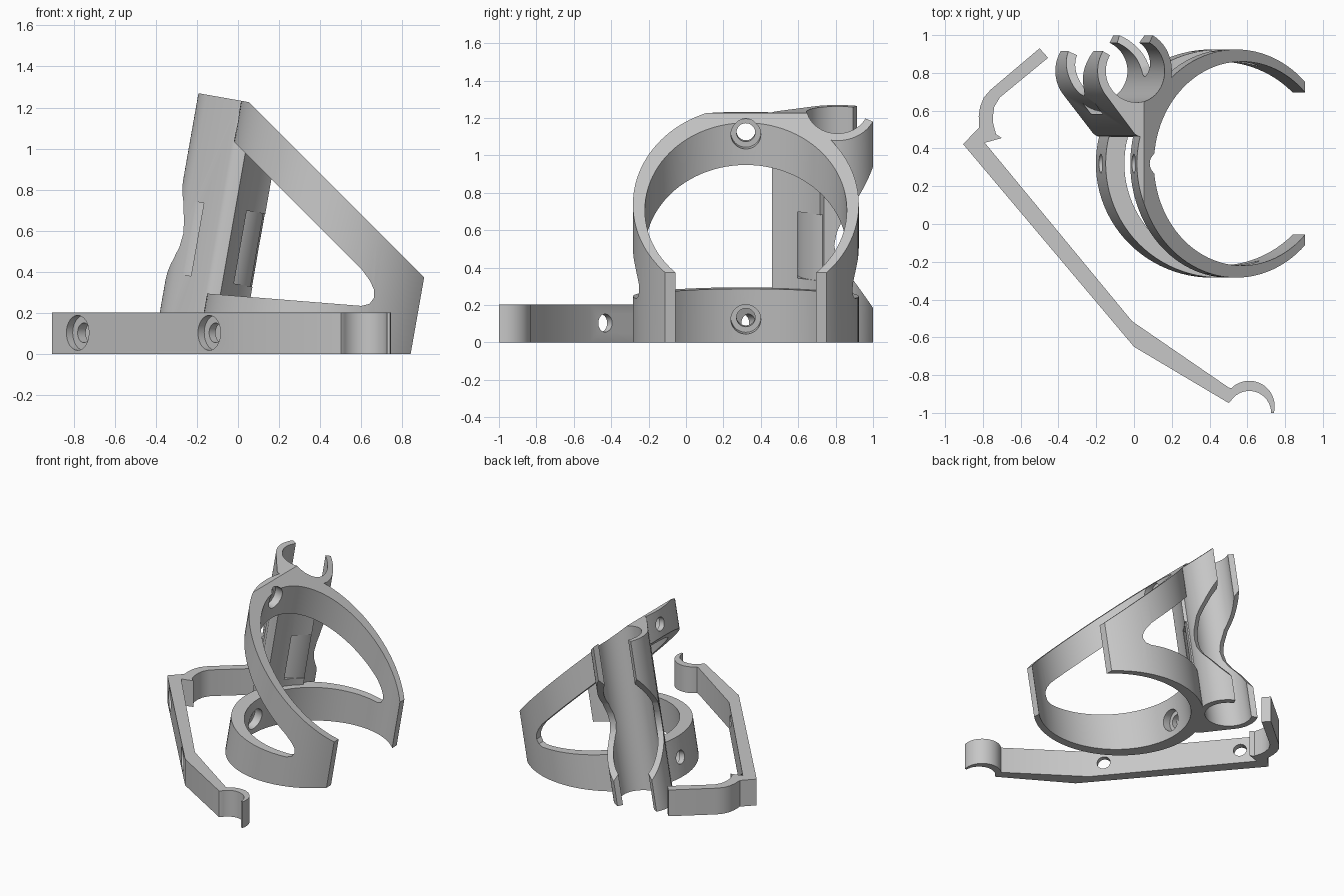
import bpy, bmesh
from math import radians, cos, sin, atan2
from mathutils import Matrix

old = bpy.data.objects.get("Cube")
if old:
    bpy.data.objects.remove(old, do_unlink=True)

grey = bpy.data.materials.new("plain grey")
grey.use_nodes = True
grey.diffuse_color = (0.57, 0.57, 0.57, 1)
grey.node_tree.nodes["Principled BSDF"].inputs["Base Color"].default_value = (0.57, 0.57, 0.57, 1)

LEAN = Matrix.Rotation(radians(10), 4, 'Y')   # the holder leans to +x
FLAT = Matrix.Identity(4)
RING = (0.405, 0.32)                          # outside centre of the cup ring
CUP = (0.44, 0.32)                            # inside centre of the cup ring
TUBE = (-0.2, 0.81)                           # tube clip centre


def prism(name, pts, lo, hi, plane="xy", frame=FLAT):
    """Extrude a 2D outline between lo and hi across the given plane."""
    place = {"xy": lambda a, b, h: (a, b, h),
             "xz": lambda a, b, h: (a, h, b),
             "yz": lambda a, b, h: (h, a, b)}[plane]
    bm = bmesh.new()
    ends = [[bm.verts.new(place(a, b, h)) for a, b in pts] for h in (lo, hi)]
    bm.faces.new(ends[0])
    bm.faces.new(ends[1][::-1])
    n = len(pts)
    for i in range(n):
        j = (i + 1) % n
        bm.faces.new((ends[0][i], ends[0][j], ends[1][j], ends[1][i]))
    bmesh.ops.recalc_face_normals(bm, faces=bm.faces)
    bm.transform(frame)
    mesh = bpy.data.meshes.new(name)
    bm.to_mesh(mesh)
    bm.free()
    mesh.materials.append(grey)
    ob = bpy.data.objects.new(name, mesh)
    bpy.context.collection.objects.link(ob)
    return ob


def arc(c, r, start, end, steps):
    """Points along an arc, angles in degrees."""
    angles = [radians(start + (end - start) * i / steps) for i in range(steps + 1)]
    return [(c[0] + r * cos(a), c[1] + r * sin(a)) for a in angles]


def circle(c, r, n=96):
    return arc(c, r, 0, 360, n)[:-1]


def box(x0, x1, y0, y1):
    return [(x0, y0), (x1, y0), (x1, y1), (x0, y1)]


def select(ob):
    bpy.ops.object.select_all(action='DESELECT')
    bpy.context.view_layer.objects.active = ob
    ob.select_set(True)


def combine(ob, other, op="DIFFERENCE"):
    """Apply a boolean and throw the second object away."""
    mod = ob.modifiers.new("cut", 'BOOLEAN')
    mod.operation, mod.object, mod.solver = op, other, 'EXACT'
    select(ob)
    bpy.ops.object.modifier_apply(modifier=mod.name)
    bpy.data.objects.remove(other, do_unlink=True)


def smooth(ob):
    select(ob)
    bpy.ops.object.shade_smooth_by_angle(angle=radians(30))


# Cup ring: leaning solid cylinder with a wedge-shaped window through it
holder = prism("cup_holder", circle(RING, 0.604), -0.4, 1.5, frame=LEAN)
window = [(-0.8, 0.347), (0.6, 0.235), (0.64, 0.245), (0.662, 0.275),
          (0.662, 0.315), (0.64, 0.36), (0.6, 0.415), (-0.8, 1.815)]
combine(holder, prism("window", window, -1, 2, "xz"))

# Tube clip post: open C section with a web that reaches into the ring
section = (arc(TUBE, 0.21, 64, -20, 28) + [(0.05, 0.66), (-0.05, 0.46), (-0.175, 0.46)]
           + [(-0.195, 0.466), (-0.212, 0.478)]
           + arc(TUBE, 0.21, 217, 150, 22) + arc(TUBE, 0.166, 150, 424, 80))
post = prism("clip_post", section, -0.35, 1.45, frame=LEAN)
combine(post, prism("post_clearance", circle(RING, 0.558), -0.7, 1.8, frame=LEAN))

# Scooped relief across the prongs, square to the clip's mouth
relief = [(0.3, 0.03), (0.153, 0.17), (0.09, 0.25), (0.03, 0.33), (-0.03, 0.4), (-0.065, 0.46),
          (-0.078, 0.53), (-0.065, 0.6), (-0.025, 0.69), (0.05, 0.78), (0.1, 0.85),
          (0.153, 0.93), (0.3, 1.1)]
mouth_frame = LEAN @ Matrix.Translation((*TUBE, 0)) @ Matrix.Rotation(radians(17), 4, 'Z')
combine(post, prism("relief", relief, -0.5, 0.5, "yz", mouth_frame))

# Curved strap slot behind the tube
slot = arc(TUBE, 0.218, 190, 350, 36) + arc(TUBE, 0.245, 350, 190, 36)
combine(post, prism("strap_slot", slot, 0.335, 0.695, frame=LEAN))
combine(holder, post, "UNION")

# Hollow the ring, then trim the top, open side, slope and base
combine(holder, prism("bore", circle(CUP, 0.54), -0.7, 1.8, frame=LEAN))
combine(holder, prism("top", box(-2, 2, -2, 2), 1.217, 2.2, frame=LEAN))
combine(holder, prism("open_side", box(0.827, 2, -2, 2), -1, 2.1, frame=LEAN))
combine(holder, prism("slope", [(-0.6, 1.88), (1.6, -0.32), (1.6, 2.5), (-0.6, 2.5)], -2, 2, "xz"))
combine(holder, prism("base", box(-2, 2, -2, 2), -1, 0))

# Screw holes with counterbores on the inner wall
for w in (0.108, 1.113):
    for r, start in ((0.05, -0.4), (0.08, -0.155)):
        combine(holder, prism("screw_hole", circle((RING[1], w), r, 48), start, 0.06, "yz", LEAN))
smooth(holder)

# Separate clamp arm: bent flat bar with a tapering hook at one end
outline = ([(-0.905, 0.423), (0, -0.65), (0.5, -0.947)]
           + arc((0.61, -1.0), 0.116, 148, 0, 20) + arc((0.61, -0.965), 0.135, -15, 135, 22)
           + [(0.5, -0.865), (-0.01, -0.515), (-0.79, 0.43), (-0.70, 0.455), (-0.73, 0.475),
              (-0.745, 0.53), (-0.747, 0.57), (-0.74, 0.62), (-0.71, 0.67), (-0.455, 0.88),
              (-0.5, 0.93), (-0.76, 0.71), (-0.795, 0.67), (-0.815, 0.62), (-0.822, 0.57),
              (-0.82, 0.51)])
clamp = prism("clamp_arm", outline, 0, 0.204)
for x, y in ((-0.78, 0.275), (-0.14, -0.484)):
    frame = Matrix.Translation((x, y, 0.104)) @ Matrix.Rotation(atan2(0.645, 0.764), 4, 'Z')
    for r, depth in ((0.048, 0.3), (0.085, 0.04)):
        combine(clamp, prism("clamp_hole", circle((0, 0), r, 48), -0.1, depth, "yz", frame))
smooth(clamp)
